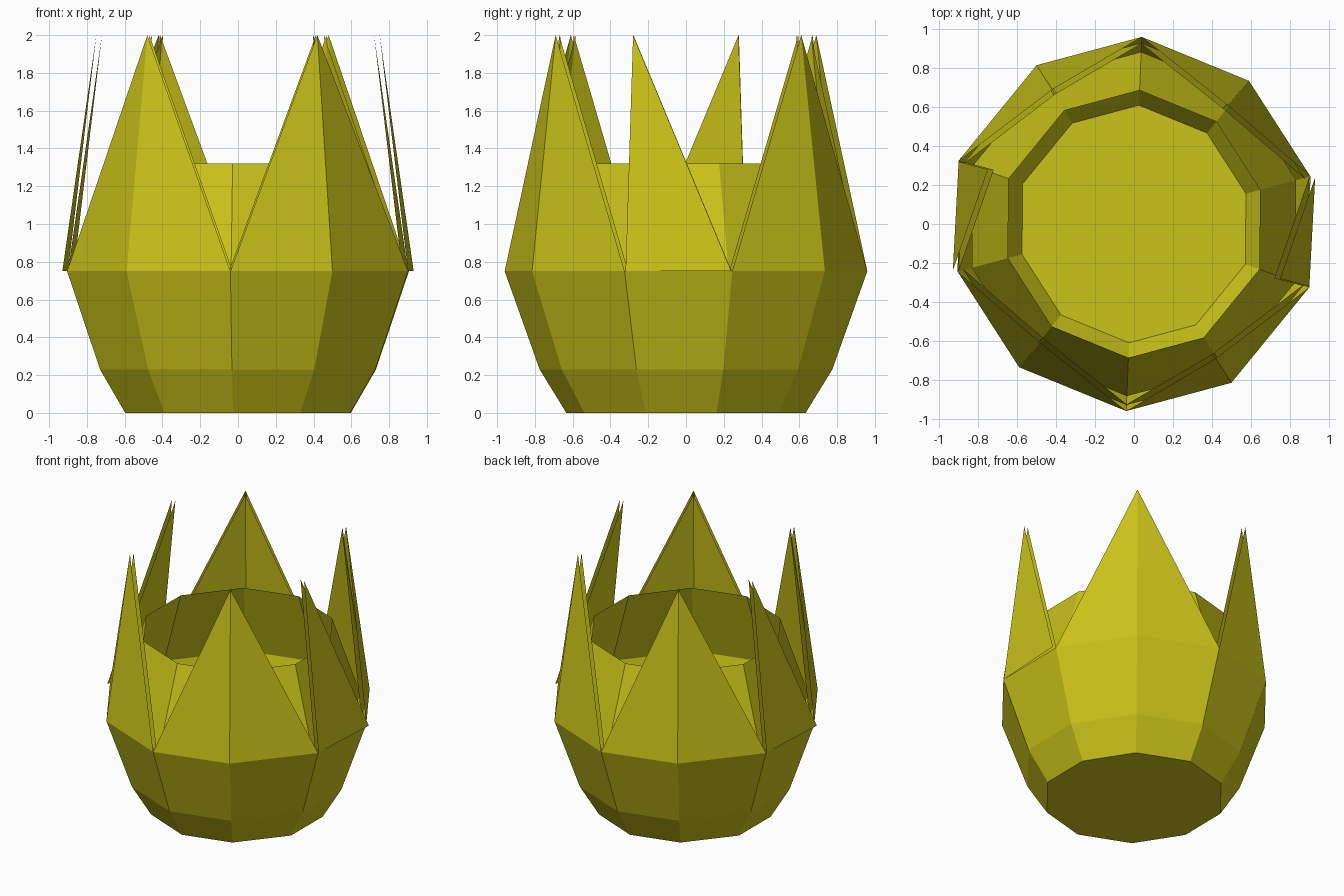
import bpy
from mathutils import Vector

if "Cube" in bpy.data.objects:
    bpy.data.objects.remove(bpy.data.objects["Cube"])

# Ten-sided outline at the widest level: five corners, repeated by a half turn
half = [(-.04, -.96), (.50, -.815), (.90, -.325), (.905, .245), (.59, .735)]
outline = half + [(-x, -y) for x, y in half]

mat = bpy.data.materials.new("yellow")
mat.diffuse_color = (.60, .55, .01, 1)
mat.use_nodes = True
mat.node_tree.nodes["Principled BSDF"].inputs["Base Color"].default_value = mat.diffuse_color


def make(name, verts, faces):
    mesh = bpy.data.meshes.new(name)
    mesh.from_pydata(verts, [], faces)
    mesh.materials.append(mat)
    obj = bpy.data.objects.new(name, mesh)
    bpy.context.collection.objects.link(obj)
    return obj


def vessel(name, profile, inward=False):
    """Stack scaled outlines (scale, z) into an open cup with a floor."""
    n = len(outline)
    verts = [(x * s, y * s, z) for s, z in profile for x, y in outline]
    faces = [tuple(reversed(range(n)))]
    for r in range(len(profile) - 1):
        for i in range(n):
            j = (i + 1) % n
            faces.append((r * n + i, r * n + j, (r + 1) * n + j, (r + 1) * n + i))
    if inward:
        faces = [f[::-1] for f in faces]
    return make(name, verts, faces)


# Outer bowl and the narrower shell standing inside it
vessel("outer_bowl", [(.66, 0), (.807, .23), (1, .75)])
vessel("inner_shell", [(.635, .03), (.77, .23), (.92, .75), (.715, 1.32)], True)

# Pointed panels: two share each wide spike, one stands alone on each side
front_left, front_right, side = (-.48, -.61), (.42, -.69), (.75, -.28)
panels = [
    (outline[8], outline[9], front_left),
    (outline[9], outline[0], front_left),
    (outline[0], outline[1], front_right),
    (outline[1], outline[2], front_right),
    ((.90, -.32), (.93, .24), side),
]
for number, (a, b, tip) in enumerate(panels, 1):
    for sign, place in ((1, "a"), (-1, "b")):
        tri = [Vector((p[0] * sign, p[1] * sign, z))
               for p, z in ((a, .75), (b, .75), (tip, 2))]
        normal = (tri[1] - tri[0]).cross(tri[2] - tri[0]).normalized()
        back = [v - normal * .03 for v in tri]
        # the back layer keeps the same top and bottom height
        for v, t in zip(back, tri):
            v.z = t.z
        make(f"spike_panel_{number}{place}", tri + back, [(0, 1, 2), (5, 4, 3)])
